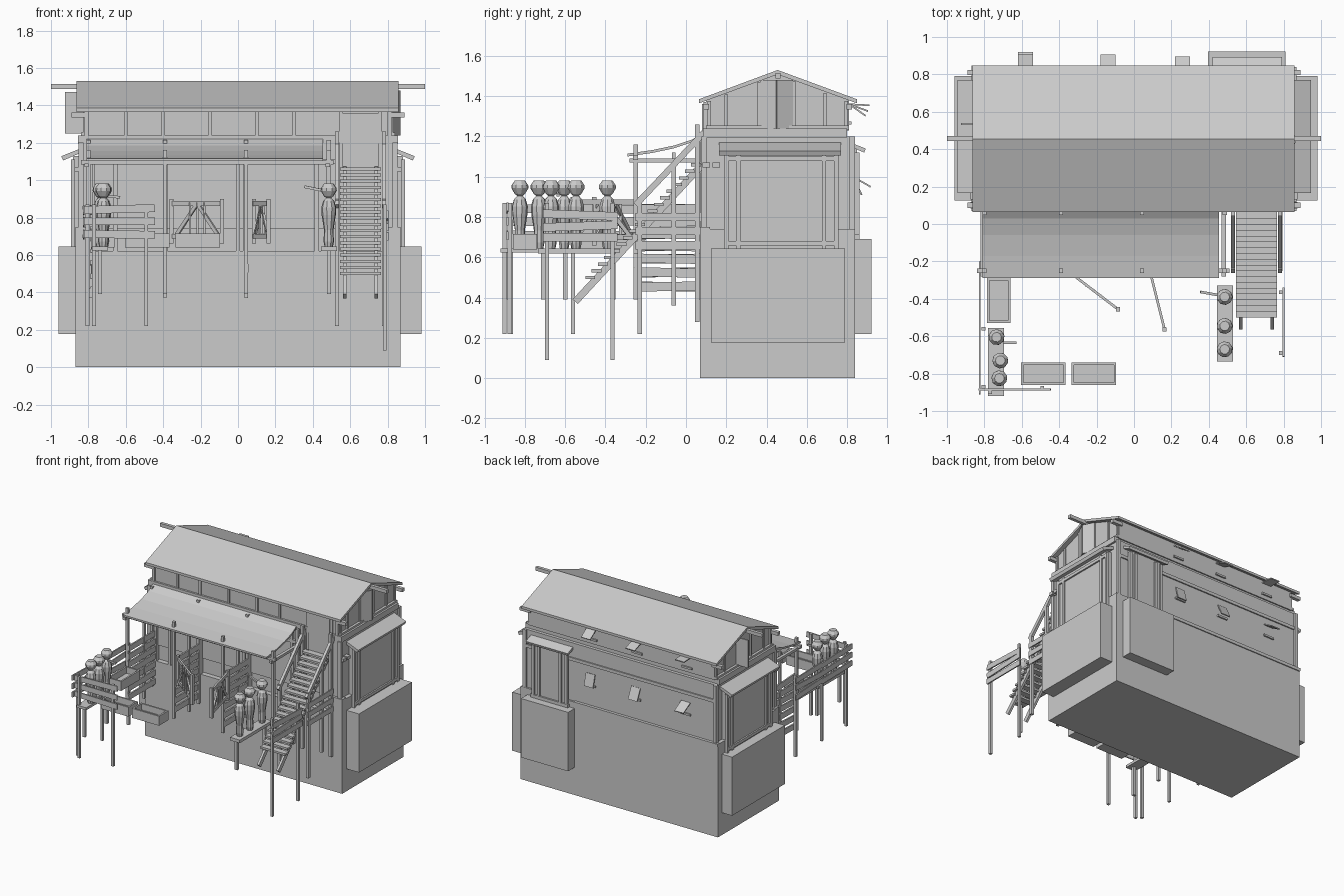
import bpy, bmesh, math, random
from mathutils import Vector, Matrix
random.seed(4)

def mesh_obj(name, bm):
    bmesh.ops.recalc_face_normals(bm, faces=bm.faces)
    me = bpy.data.meshes.new(name)
    bm.to_mesh(me)
    bm.free()
    ob = bpy.data.objects.new(name, me)
    bpy.context.collection.objects.link(ob)
    return ob

def box(name, x0, x1, y0, y1, z0, z1):
    bm = bmesh.new()
    m = Matrix.Translation(((x0+x1)/2, (y0+y1)/2, (z0+z1)/2)) @ Matrix.Diagonal((x1-x0, y1-y0, z1-z0, 1))
    bmesh.ops.create_cube(bm, size=1, matrix=m)
    return mesh_obj(name, bm)

def beam(name, a, b, w, h):
    """Bar from a to b; w is horizontal width, h the other thickness."""
    a, b = Vector(a), Vector(b)
    d = (b-a).normalized()
    s = d.cross(Vector((0, 0, 1)))
    s = s.normalized() if s.length > 1e-4 else Vector((1, 0, 0))
    u = s.cross(d)
    m = Matrix.Translation((a+b)/2) @ Matrix((s*w, d*(b-a).length, u*h)).transposed().to_4x4()
    bm = bmesh.new()
    bmesh.ops.create_cube(bm, size=1, matrix=m)
    return mesh_obj(name, bm)

def prism(name, prof, a, b, axis='x'):
    """Extrude a profile (y,z) along x, or (x,z) along y."""
    bm = bmesh.new()
    mk = (lambda p, t: (t, p[0], p[1])) if axis == 'x' else (lambda p, t: (p[0], t, p[1]))
    v0 = [bm.verts.new(mk(p, a)) for p in prof]
    v1 = [bm.verts.new(mk(p, b)) for p in prof]
    n = len(prof)
    bm.faces.new(v0)
    bm.faces.new(v1[::-1])
    for i in range(n):
        bm.faces.new((v0[i], v0[(i+1) % n], v1[(i+1) % n], v1[i]))
    return mesh_obj(name, bm)

def post(name, x, y, z0, z1, r=0.01):
    return box(name, x-r, x+r, y-r, y+r, z0, z1)

# Main walls, storey by storey
box("stone_base", -0.87, 0.87, 0.07, 0.84, 0, 0.62)
box("base_upper", -0.87, 0.87, 0.11, 0.84, 0.62, 0.74)
for s in (-1, 1):
    box("base_corner", *sorted((s*0.78, s*0.87)), 0.07, 0.12, 0.62, 0.75)
box("middle_storey", -0.84, 0.84, 0.09, 0.825, 0.74, 1.2)
box("floor_belt", -0.855, 0.855, 0.085, 0.80, 1.195, 1.24)
box("back_ledge", -0.87, 0.4, 0.82, 0.848, 0.72, 0.745)
box("back_upper_rail", -0.85, 0.85, 0.81, 0.835, 1.06, 1.085)
prism("loft_gable", [(0.10, 1.23), (0.81, 1.23), (0.81, 1.38), (0.455, 1.51), (0.10, 1.38)], -0.82, 0.82)
for x in (-0.84, 0.84):
    for y in (0.09, 0.825):
        post("corner_timber", x, y, 0.74, 1.2, 0.014)
    for y in (0.10, 0.15):
        post("beam_end", x*1.02, y, 1.045, 1.07, 0.018)

# Main roof with ridge pole
prism("main_roof", [(0.065, 1.365), (0.065, 1.385), (0.455, 1.53), (0.848, 1.385), (0.848, 1.365), (0.455, 1.508)], -0.863, 0.857)
box("ridge_pole", -1, 1, 0.445, 0.47, 1.487, 1.515)
for s in (-1, 1):
    for y in (0.1, 0.81):
        box("eave_purlin", *sorted((s*0.8, s*0.89)), y-0.014, y+0.014, 1.335, 1.362)
    for y in (0.115, 0.2, 0.36, 0.535, 0.69, 0.795):
        box("gable_batten", s*0.822-0.008, s*0.822+0.008, y-0.008, y+0.008, 1.24, 1.505-abs(y-0.455)*0.38)
    box("gable_tie", s*0.83-0.01, s*0.83+0.01, 0.10, 0.81, 1.235, 1.255)

# Loft hatches
box("loft_hatch_left", -0.925, -0.82, 0.528, 0.54, 1.25, 1.47)
beam("loft_hatch_right", (0.825, 0.53, 1.36), (0.865, 0.45, 1.36), 0.01, 0.24)
beam("loft_hatch_right", (0.825, 0.37, 1.36), (0.865, 0.45, 1.36), 0.01, 0.24)

# Side bays: stone foot, timber box, lean-to roof
for s, out in ((-1, 0.96), (1, 0.98)):
    box("side_bay_foot", *sorted((s*0.86, s*out)), 0.125, 0.79, 0.178, 0.645)
    box("side_bay_room", *sorted((s*0.8, s*0.882)), 0.20, 0.745, 0.64, 1.13)
    for y in (0.2, 0.26, 0.685, 0.745):
        post("side_bay_post", s*0.883, y, 0.645, 1.11, 0.011)
    for z in (0.67, 1.09):
        box("side_bay_rail", s*0.883-0.011, s*0.883+0.011, 0.19, 0.755, z-0.012, z+0.012)
    prism("side_bay_roof", [(s*0.82, 1.155), (s*0.82, 1.178), (s*0.945, 1.128), (s*0.935, 1.105)], 0.165, 0.77, 'y')

# Back bay
box("back_bay_foot", 0.395, 0.81, 0.83, 0.922, 0.22, 0.69)
box("back_bay_room", 0.46, 0.75, 0.80, 0.848, 0.69, 1.14)
for x in (0.46, 0.51, 0.70, 0.75):
    post("back_bay_post", x, 0.85, 0.69, 1.12, 0.011)
box("back_bay_rail", 0.44, 0.77, 0.84, 0.862, 0.69, 0.715)
prism("back_bay_roof", [(0.79, 1.16), (0.79, 1.18), (0.892, 1.14), (0.885, 1.12)], 0.42, 0.79)

# Back window flaps, propped at different angles
for x, up, low in ((0.26, 35, 75), (-0.14, 20, 65), (-0.58, 3, 30)):
    for y, z, a in ((0.81, 1.36, up), (0.83, 1.0, low)):
        c, n = math.cos(math.radians(a)), math.sin(math.radians(a))
        beam("window_flap", (x, y, z), (x, y+0.10*c, z-0.10*n), 0.08, 0.008)
        box("window_sill", x-0.045, x+0.045, y, y+0.012, z-0.1, z-0.085)

# Front wall trim: stall door frames, loft battens, stair door
for x in (-0.78, -0.655, -0.39, 0.0, 0.04, 0.42, 0.53):
    box("front_frame", x-0.012, x+0.012, 0.07, 0.1, 0.62, 1.2)
box("front_lintel", -0.80, 0.53, 0.07, 0.1, 1.085, 1.11)
for x in (-0.81, -0.6, -0.4, -0.15, 0.1, 0.3, 0.55, 0.76, 0.81):
    box("loft_batten", x-0.01, x+0.01, 0.088, 0.11, 1.24, 1.37)
box("stair_door", 0.56, 0.75, 0.08, 0.1, 1.06, 1.36)

# Curved canopy on posts
prof = [(0.09, 1.222), (0.03, 1.185), (-0.06, 1.155), (-0.17, 1.132), (-0.29, 1.115)]
prism("canopy", prof + [(y, z-0.014) for y, z in prof[::-1]], -0.81, 0.455)
box("canopy_beam", -0.84, 0.51, -0.262, -0.238, 1.083, 1.107)
for x in (-0.81, 0.48):
    box("canopy_side_beam", x-0.012, x+0.012, -0.28, 0.09, 1.07, 1.09)
for x, z0 in ((-0.80, 0.42), (-0.39, 0.39), (0.043, 0.39), (0.485, 0.62)):
    post("canopy_post", x, -0.25, z0, 1.16, 0.011)
    post("canopy_rear_post", x, 0.06, z0, 1.215, 0.011)

# Stall partitions of uneven planks
for x in (-0.785, -0.39, 0.045):
    for z in (0.455, 0.525, 0.593, 0.655, 0.715, 0.775, 0.84):
        dx = random.uniform(-0.005, 0.005)
        beam("stall_plank", (x+dx, -0.26, z+dx), (x-dx, 0.07, z-dx), 0.012, 0.045)
    post("stall_middle_post", x, -0.06, 0.37, 1.12, 0.009)

# Open gates
for a, b in (((-0.355, -0.25), (-0.08, -0.46)), ((0.085, -0.25), (0.165, -0.57))):
    P = lambda t, z: (a[0]+(b[0]-a[0])*t, a[1]+(b[1]-a[1])*t, z)
    for t in (0, 0.98):
        beam("gate_stile", P(t, 0.66), P(t, 0.90), 0.022, 0.022)
    for z in (0.70, 0.875):
        beam("gate_rail", P(-0.02, z), P(1, z), 0.014, 0.026)
    for t in (0.08, 0.92):
        beam("gate_brace", P(t, 0.70), P(0.5, 0.875), 0.012, 0.02)
    for t in (0.36, 0.5, 0.64):
        beam("gate_slat", P(t, 0.69), P(t, 0.88), 0.01, 0.016)

# Yard fences
def fence(a, b, zs, posts, z0):
    for z in zs:
        d = random.uniform(-0.008, 0.008)
        beam("fence_plank", (*a, z+d), (*b, z-d), 0.01, 0.042)
    for p in posts:
        post("fence_post", *p, z0, 0.87, 0.01)

fence((-0.825, -0.91), (-0.825, -0.53), (0.71, 0.775, 0.84), ((-0.805, -0.87), (-0.805, -0.56)), 0.22)
fence((-0.825, -0.53), (-0.825, -0.2), (0.71, 0.775, 0.84), ((-0.805, -0.23),), 0.22)
fence((-0.83, -0.885), (-0.445, -0.885), (0.71, 0.78, 0.845), ((-0.77, -0.9), (-0.49, -0.875)), 0.22)
fence((0.80, -0.71), (0.80, -0.34), (0.70, 0.755, 0.81), ((0.785, -0.69), (0.785, -0.365)), 0.09)

# Staircase
for x in (0.57, 0.74):
    beam("stair_stringer", (x, -0.55, 0.38), (x, 0.08, 1.06), 0.018, 0.035)
for i in range(18):
    t = i/17
    y, z = -0.475+0.525*t, 0.50+0.56*t
    box("stair_tread", 0.545, 0.765, y-0.024, y+0.024, z-0.008, z+0.008)
for x in (0.53, 0.78):
    beam("stair_handrail", (x, -0.25, 0.86), (x, 0.09, 1.22), 0.022, 0.03)
    for y, z0, z1 in ((-0.23, 0.22, 0.90), (-0.06, 0.36, 1.06), (0.055, 0.28, 1.26)):
        post("stair_rail_post", x, y, z0, z1, 0.011)
for z in (0.46, 0.53, 0.6):
    beam("stair_side_plank", (0.79, -0.25, z+0.2), (0.79, 0.07, z+0.2), 0.01, 0.04)

# Feeding troughs: open boxes
for x0, x1, y0, y1 in ((-0.785, -0.66, -0.53, -0.29), (-0.605, -0.365, -0.86, -0.74), (-0.335, -0.095, -0.86, -0.74)):
    t = 0.013
    box("trough_floor", x0, x1, y0, y1, 0.64, 0.665)
    for x in (x0, x1-t):
        box("trough_end", x, x+t, y0, y1, 0.64, 0.715)
    for y in (y0, y1-t):
        box("trough_side", x0, x1, y, y+t, 0.64, 0.715)

# Benches with seated dummies
def figure(x, y, z, tilt):
    prof = [(0.022, 0), (0.028, 0.03), (0.025, 0.09), (0.038, 0.17), (0.04, 0.21), (0.03, 0.245),
            (0.014, 0.262), (0.026, 0.272), (0.043, 0.30), (0.042, 0.315), (0.026, 0.338)]
    bm = bmesh.new()
    n = 9
    rings = []
    for r, h in prof:
        rings.append([bm.verts.new((x+r*math.cos(2*math.pi*k/n+tilt), y+r*math.sin(2*math.pi*k/n+tilt), z+h)) for k in range(n)])
    for r0, r1 in zip(rings, rings[1:]):
        for k in range(n):
            bm.faces.new((r0[k], r0[(k+1) % n], r1[(k+1) % n], r1[k]))
    bm.faces.new(rings[0][::-1])
    bm.faces.new(rings[-1])
    mesh_obj("seated_dummy", bm)

box("left_bench", -0.78, -0.695, -0.92, -0.555, 0.625, 0.645)
box("right_bench", 0.445, 0.53, -0.735, -0.33, 0.62, 0.645)
for x, y in ((0.487, -0.71), (0.487, -0.36), (-0.737, -0.6), (-0.737, -0.88)):
    post("bench_leg", x, y, 0.39, 0.625, 0.011)
for x, y in ((-0.735, -0.605), (-0.715, -0.73), (-0.72, -0.825), (0.485, -0.39), (0.485, -0.545), (0.485, -0.67)):
    figure(x, y, 0.643, y*9)
beam("dummy_pipe", (-0.70, -0.635, 0.915), (-0.63, -0.635, 0.908), 0.014, 0.014)
beam("dummy_horn", (0.45, -0.38, 0.945), (0.355, -0.363, 0.965), 0.014, 0.014)
